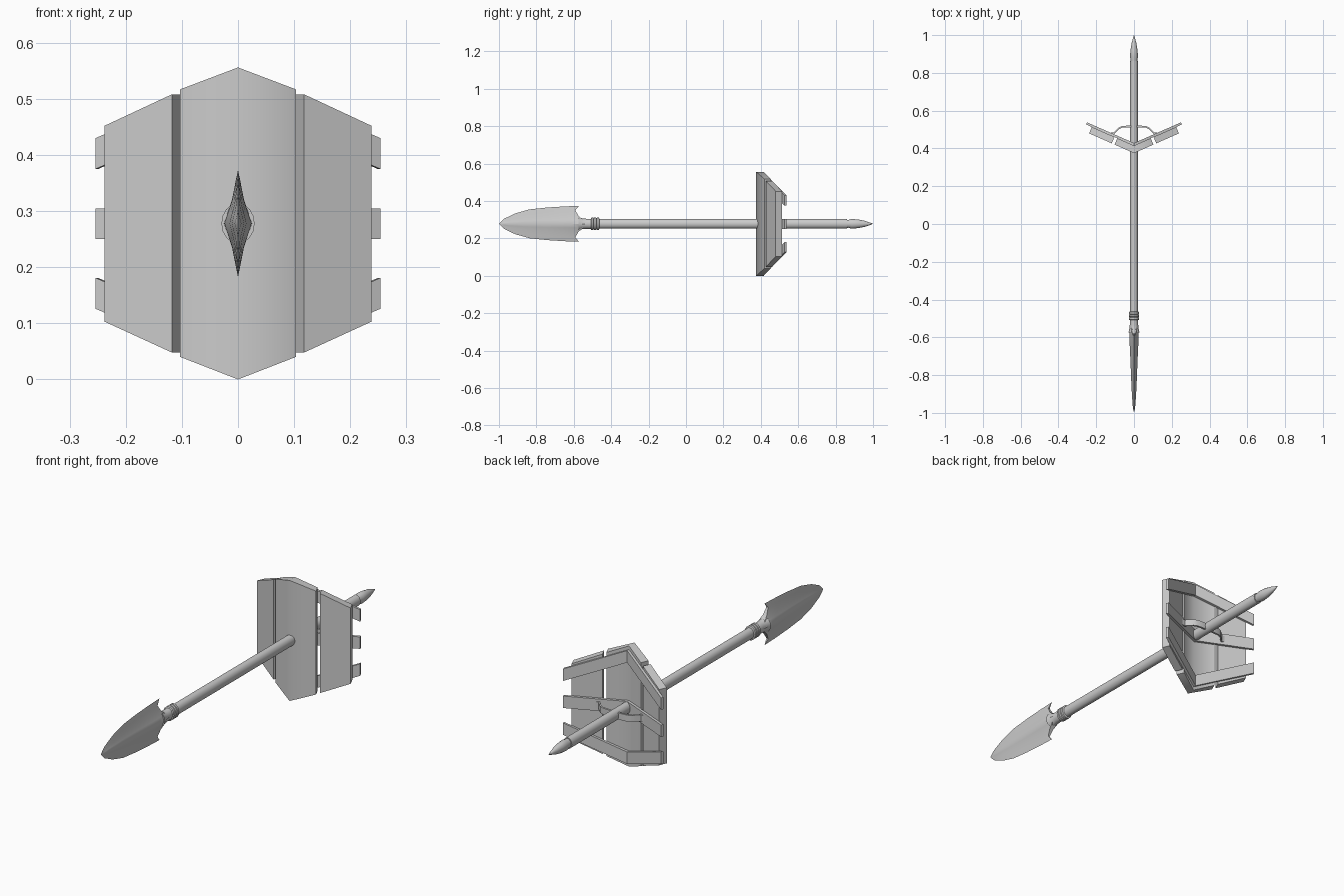
import bpy, bmesh, math

cube = bpy.data.objects.get("Cube")
if cube:
    bpy.data.objects.remove(cube, do_unlink=True)

grey = bpy.data.materials.new("plain grey")
grey.use_nodes = True
COLOUR = (0.6, 0.6, 0.6, 1)
grey.diffuse_color = COLOUR
grey.node_tree.nodes["Principled BSDF"].inputs["Base Color"].default_value = COLOUR

ZC = 0.278       # height of the spear axis and shield centre
APEX = 0.375     # y of the shield's front ridge
SLOPE = 0.44     # how fast the shield sweeps back
ANG = math.atan(SLOPE)


def finish(name, bm, angle=30):
    bmesh.ops.remove_doubles(bm, verts=bm.verts, dist=1e-5)
    bmesh.ops.recalc_face_normals(bm, faces=bm.faces)
    mesh = bpy.data.meshes.new(name)
    bm.to_mesh(mesh)
    bm.free()
    mesh.materials.append(grey)
    ob = bpy.data.objects.new(name, mesh)
    bpy.context.collection.objects.link(ob)
    bpy.ops.object.select_all(action='DESELECT')
    ob.select_set(True)
    bpy.context.view_layer.objects.active = ob
    bpy.ops.object.shade_smooth_by_angle(angle=math.radians(angle))
    return ob


def loft(name, sections, angle=30):
    """Skin a row of equal closed sections and cap both ends."""
    bm = bmesh.new()
    rings = [[bm.verts.new(p) for p in s] for s in sections]
    for a, b in zip(rings, rings[1:]):
        for i in range(len(a)):
            j = (i + 1) % len(a)
            bm.faces.new((a[i], a[j], b[j], b[i]))
    bm.faces.new(rings[0])
    bm.faces.new(rings[-1])
    return finish(name, bm, angle)


def lathe(name, profile, sides=16, angle=40):
    """Oval turned part along y, from (y, radius) points."""
    def ring(y, r):
        return [(0.82 * r * math.cos(2 * math.pi * i / sides), y,
                 ZC + r * math.sin(2 * math.pi * i / sides)) for i in range(sides)]
    return loft(name, [ring(y, max(r, 0.0005)) for y, r in profile], angle)


def swept(name, stations, offset, thick, angle=60):
    """Board following the swept shield; stations are (x, z low, z high, mitred)."""
    sections = []
    for x, lo, hi in stations:
        y = APEX + SLOPE * abs(x) + offset / math.cos(ANG)
        if x == 0:
            bx, by = 0, y + thick / math.cos(ANG)
        else:
            bx = x - math.copysign(thick * math.sin(ANG), x)
            by = y + thick * math.cos(ANG)
        sections.append([(x, y, lo), (bx, by, lo), (bx, by, hi), (x, y, hi)])
    return loft(name, sections, angle)


# Shaft, binding rings and rear point
lathe("shaft", [(-0.55, 0.026), (0.862, 0.026)])
lathe("blade_socket", [(-0.575, 0.036), (-0.555, 0.029), (-0.535, 0.027), (-0.50, 0.027)])
for k in range(3):
    y = -0.501 + k * 0.015
    lathe("binding_ring_%d" % (k + 1), [(y - 0.0075, 0.028), (y - 0.005, 0.033),
                                        (y + 0.005, 0.033), (y + 0.0075, 0.028)])
lathe("rear_point", [(0.855, 0.022), (0.868, 0.021), (0.885, 0.026), (0.92, 0.023),
                     (0.955, 0.016), (0.98, 0.008), (1.0, 0)])

# Barbed spear blade: strips run from the central ridge to the cutting edge
ROWS = [(0, 1.0, -0.53), (0.22, 0.72, -0.55), (0.45, 0.42, -0.575),
        (0.75, 0.2, -0.592), (1, 0.0, -0.572)]          # height share, thickness share, rear y
LENGTH = [(0, 0, 0), (0.06, 0.026, 0.006), (0.2, 0.055, 0.011), (0.38, 0.077, 0.015),
          (0.6, 0.087, 0.019), (0.82, 0.093, 0.024), (0.94, 0.095, 0.025), (1, 0.096, 0.022)]
bm = bmesh.new()
for sz in (1, -1):
    grid = {}
    for sx in (1, -1):
        for i, (s, h, t) in enumerate(LENGTH):
            for j, (u, w, end) in enumerate(ROWS):
                grid[sx, i, j] = bm.verts.new((sx * t * w, -1 + s * (end + 1), ZC + sz * u * h))
        for i in range(len(LENGTH) - 1):
            for j in range(len(ROWS) - 1):
                bm.faces.new([grid[sx, a, b] for a, b in
                              ((i, j), (i + 1, j), (i + 1, j + 1), (i, j + 1))])
    n = len(LENGTH) - 1
    for j in range(len(ROWS) - 1):                       # rear edge
        bm.faces.new((grid[1, n, j], grid[1, n, j + 1], grid[-1, n, j + 1], grid[-1, n, j]))
bmesh.ops.dissolve_degenerate(bm, dist=1e-5, edges=bm.edges)
finish("spear_blade", bm, 35)

# Shield planks
PLANK = 0.037
swept("centre_plank", [(-0.103, 0.04, 0.517), (0, 0, 0.556), (0.103, 0.04, 0.517)], 0, PLANK)
for side, sx in (("left", 1), ("right", -1)):
    # both ends lean square to the board
    swept(side + "_plank", [(sx * 0.118, 0.048, 0.508), (sx * 0.238, 0.103, 0.452)], 0, PLANK)

# Battens bent across the back
for name, sz in (("upper", 1), ("lower", -1)):
    def span(x):
        a, b = sorted(ZC + sz * (v + 0.43 * (0.254 - abs(x))) for v in (0.097, 0.152))
        return (x, a, b)
    swept(name + "_batten", [span(-0.254), span(0), span(0.254)], PLANK, 0.012, 40)
swept("middle_batten", [(x, 0.25, 0.305) for x in (-0.254, 0, 0.254)], PLANK, 0.012, 40)

# Bowed hand strap
PATH = [(0.122, 0.475), (0.108, 0.474), (0.095, 0.487), (0.08, 0.502), (0.062, 0.510), (0.03, 0.512)]
path = [(-x, y) for x, y in PATH] + [(x, y) for x, y in reversed(PATH)]
loft("hand_strap", [[(x, y, 0.263), (x, y + 0.009, 0.263), (x, y + 0.009, 0.293), (x, y, 0.293)]
                    for x, y in path], 45)
